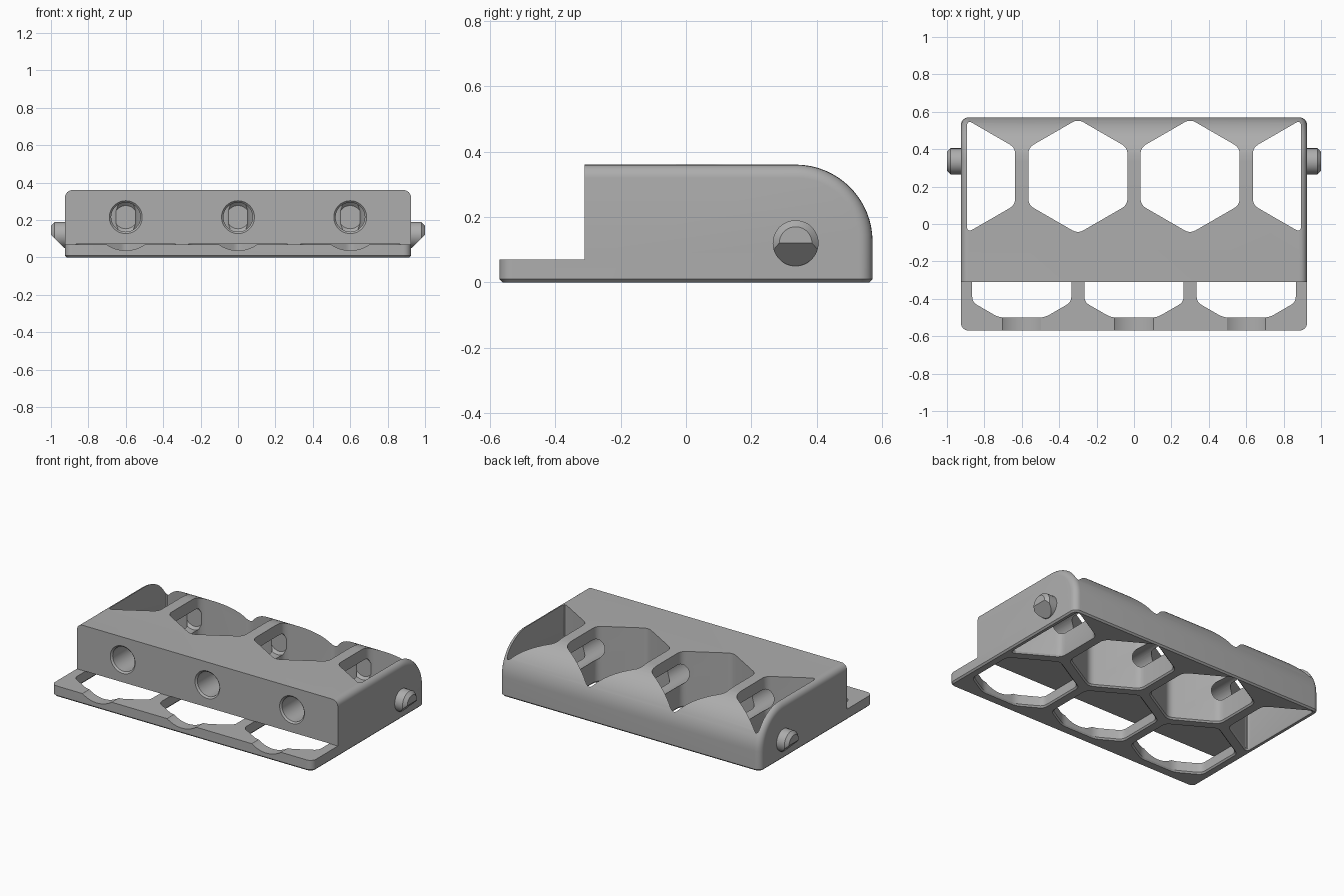
import bpy, bmesh, math
from mathutils import Vector, Matrix

cube = bpy.data.objects.get("Cube")
if cube:
    bpy.data.objects.remove(cube, do_unlink=True)

grey = bpy.data.materials.new("plain grey")
grey.use_nodes = True
GREY = (0.42, 0.42, 0.42, 1)
grey.diffuse_color = GREY
grey.node_tree.nodes["Principled BSDF"].inputs["Base Color"].default_value = GREY


def to_object(name, bm):
    bmesh.ops.recalc_face_normals(bm, faces=bm.faces)
    mesh = bpy.data.meshes.new(name)
    bm.to_mesh(mesh)
    bm.free()
    mesh.materials.append(grey)
    obj = bpy.data.objects.new(name, mesh)
    bpy.context.scene.collection.objects.link(obj)
    return obj


def loft(rings):
    """Capped solid through rings of equal point count."""
    bm = bmesh.new()
    loops = [[bm.verts.new(p) for p in ring] for ring in rings]
    n = len(loops[0])
    for a, b in zip(loops, loops[1:]):
        for i in range(n):
            j = (i + 1) % n
            bm.faces.new((a[i], a[j], b[j], b[i]))
    bm.faces.new(loops[0])
    bm.faces.new(loops[-1][::-1])
    bmesh.ops.recalc_face_normals(bm, faces=bm.faces)
    return bm


def lathe(profile, axis, centre, sides=48):
    """Turned solid from (radius, distance) pairs along x or y."""
    rings = []
    for r, t in profile:
        ring = []
        for i in range(sides):
            a = math.tau * i / sides
            u, v = r * math.cos(a), r * math.sin(a)
            p = (t, u, v) if axis == "x" else (u, t, v)
            ring.append(Vector(p) + Vector(centre))
        rings.append(ring)
    return loft(rings)


def rounded(points, d, steps=5):
    """Round each corner of a polygon, starting d before the corner."""
    out = []
    pts = [Vector(p) for p in points]
    for i, p in enumerate(pts):
        a = p + (pts[i - 1] - p).normalized() * d
        b = p + (pts[(i + 1) % len(pts)] - p).normalized() * d
        for k in range(steps + 1):
            t = k / steps
            out.append(a * (1 - t) ** 2 + p * 2 * t * (1 - t) + b * t * t)
    return out


def hex_cutter(name, points, d, top):
    """Vertical cell cutter, flared to chamfer the bottom rim."""
    outline = rounded(points, d)
    mid = sum(outline, Vector((0, 0))) / len(outline)
    layers = ((-0.02, 1.03), (0, 1.03), (0.01, 1), (top, 1))
    return to_object(name, loft(
        [[(*(mid + (p - mid) * s), z) for p in outline] for z, s in layers]))


def subtract(target, cutter):
    cutter.hide_render = True
    mod = target.modifiers.new("cut", "BOOLEAN")
    mod.operation = "DIFFERENCE"
    mod.solver = "EXACT"
    mod.object = cutter
    bpy.context.view_layer.objects.active = target
    bpy.ops.object.modifier_apply(modifier=mod.name)
    bpy.data.objects.remove(cutter, do_unlink=True)


def smooth(obj):
    bpy.ops.object.select_all(action="DESELECT")
    obj.select_set(True)
    bpy.context.view_layer.objects.active = obj
    bpy.ops.object.shade_smooth_by_angle(angle=math.radians(28))


HALF_X, HALF_Y, HEIGHT = 0.925, 0.57, 0.36
LIP, WALL_Y, CURVE = 0.07, -0.31, 0.235
PITCH, APOTHEM = 0.6, 0.265
RADIUS = APOTHEM / math.cos(math.pi / 6)
BACK_Y = 0.255
FRONT_Y = BACK_Y - PITCH * math.sqrt(3) / 2

# Housing block: side profile with a curved back, swept across the width
profile = [(-HALF_Y, 0), (-HALF_Y, HEIGHT)]
for i in range(17):
    a = math.pi / 2 * (1 - i / 16)
    profile.append((HALF_Y - CURVE + CURVE * math.cos(a),
                    HEIGHT - CURVE + CURVE * math.sin(a)))
profile.append((HALF_Y, 0))
bm = loft([[(x, y, z) for y, z in profile] for x in (-HALF_X, HALF_X)])

# Rounded side edges, then a small chamfer around the foot
ends = [e for e in bm.edges
        if abs(e.verts[0].co.x - e.verts[1].co.x) < 1e-5
        and max(v.co.z for v in e.verts) > 0.01]
bmesh.ops.bevel(bm, geom=ends, offset=0.04, segments=6, profile=0.5,
                affect="EDGES", clamp_overlap=False)
foot = [e for e in bm.edges if all(abs(v.co.z) < 1e-5 for v in e.verts)]
bmesh.ops.bevel(bm, geom=foot, offset=0.01, segments=1, affect="EDGES",
                clamp_overlap=False)
housing = to_object("housing", bm)

# Step above the front lip
bm = bmesh.new()
bmesh.ops.create_cube(bm, size=1, matrix=Matrix.Translation(
    (0, WALL_Y - 0.5, LIP + 0.5)) @ Matrix.Diagonal((3, 1, 1, 1)))
subtract(housing, to_object("step_cutter", bm))

# Back row: two whole cells and two half cells, open right through
for side in (-1, 1):
    cx = side * PITCH / 2
    cell = [(cx + RADIUS * math.sin(k * math.pi / 3),
             BACK_Y + RADIUS * math.cos(k * math.pi / 3)) for k in range(6)]
    subtract(housing, hex_cutter("cell_cutter", cell, 0.035, 1))
    outer, inner = side * 0.893, side * (1.5 * PITCH - APOTHEM)
    half = [(outer, BACK_Y + 0.302), (outer, BACK_Y - 0.302),
            (inner, BACK_Y - RADIUS / 2), (inner, BACK_Y + RADIUS / 2)]
    subtract(housing, hex_cutter("half_cell_cutter", half, 0.035, 1))

# Front row: shallow cells under the wall, bolt holes and lip scoops
for cx in (-PITCH, 0, PITCH):
    edge_y = -0.5
    w = (edge_y - FRONT_Y + RADIUS) * math.sqrt(3)
    cell = [(cx, FRONT_Y + RADIUS),
            (cx + APOTHEM, FRONT_Y + RADIUS / 2),
            (cx + APOTHEM, FRONT_Y - RADIUS / 2),
            (cx + w, edge_y), (cx - w, edge_y),
            (cx - APOTHEM, FRONT_Y - RADIUS / 2),
            (cx - APOTHEM, FRONT_Y + RADIUS / 2)]
    subtract(housing, hex_cutter("front_cell_cutter", cell, 0.03, LIP + 0.0005))
    bore = [(0.088, WALL_Y - 0.05), (0.088, WALL_Y), (0.078, WALL_Y + 0.01),
            (0.078, 0.4), (0.062, 0.415)]
    centre = (cx, 0, 0.215)
    subtract(housing, to_object("bore_cutter", lathe(bore, "y", centre)))
    scoop = [(0.178, -0.7), (0.178, -0.42)]
    subtract(housing, to_object("scoop_cutter", lathe(scoop, "y", centre, 96)))
smooth(housing)

# Side pins with a chamfered tip and a sloping underside
for side, label in ((1, "left"), (-1, "right")):
    bm = lathe([(0.07, side * 0.9), (0.07, side * 0.98), (0.05, side)],
               "x", (0, 0.335, 0.12))
    cut = bmesh.ops.bisect_plane(
        bm, geom=bm.verts[:] + bm.edges[:] + bm.faces[:],
        plane_co=(side, 0, 0.12), plane_no=(side, 0, -1), clear_outer=True)
    rim = [e for e in cut["geom_cut"] if isinstance(e, bmesh.types.BMEdge)]
    bmesh.ops.contextual_create(bm, geom=rim)
    smooth(to_object(label + "_pin", bm))
